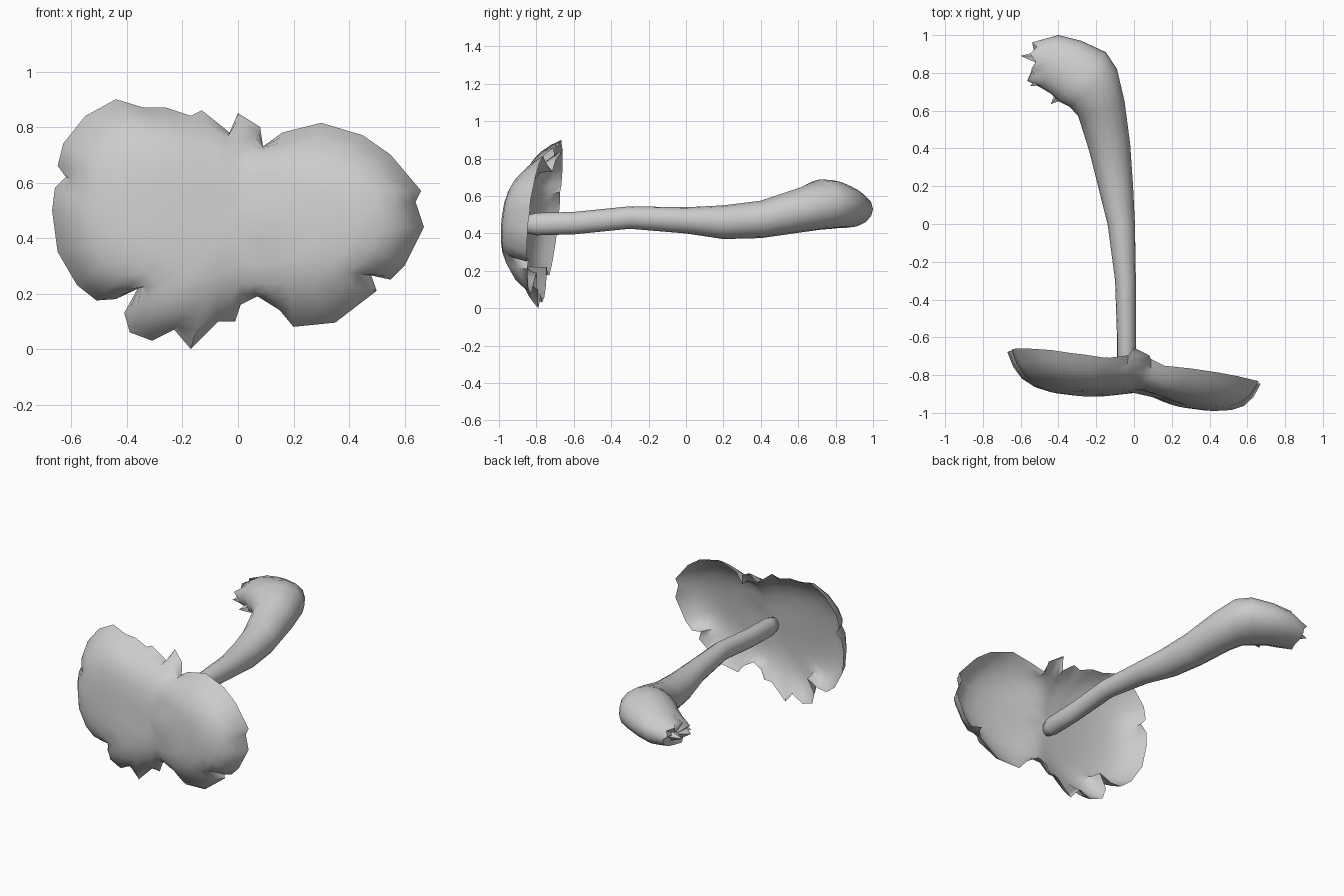
import bpy, bmesh, math, random
from mathutils import Vector

if "Cube" in bpy.data.objects:
    bpy.data.objects.remove(bpy.data.objects["Cube"])

random.seed(4)

def finish(bm, name, angle):
    bmesh.ops.recalc_face_normals(bm, faces=bm.faces)
    me = bpy.data.meshes.new(name)
    bm.to_mesh(me)
    bm.free()
    ob = bpy.data.objects.new(name, me)
    bpy.context.collection.objects.link(ob)
    bpy.ops.object.select_all(action='DESELECT')
    ob.select_set(True)
    bpy.context.view_layer.objects.active = ob
    bpy.ops.object.shade_smooth_by_angle(angle=math.radians(angle))
    return ob

def bridge(bm, a, b):
    n = len(a)
    for i in range(n):
        bm.faces.new((a[i], a[(i + 1) % n], b[(i + 1) % n], b[i]))

def fan(bm, ring, co):
    c = bm.verts.new(co)
    for i in range(len(ring)):
        bm.faces.new((ring[i], ring[(i + 1) % len(ring)], c))

# Cap: ragged two-lobed outline (x, z), domed towards -y and hollow behind
RIM = [(.67, .44), (.64, .53), (.66, .57), (.55, .70), (.45, .77), (.30, .815), (.16, .78),
       (.09, .73), (.08, .80), (0, .85), (-.03, .78), (-.13, .86), (-.17, .84), (-.26, .87),
       (-.34, .87), (-.44, .90), (-.55, .84), (-.63, .74), (-.65, .66), (-.62, .62),
       (-.66, .58), (-.67, .50), (-.65, .35), (-.58, .23), (-.51, .175), (-.44, .18),
       (-.36, .22), (-.41, .13), (-.39, .06), (-.31, .03), (-.23, .07), (-.17, 0),
       (-.07, .10), (-.01, .10), (.01, .16), (.07, .19), (.15, .14), (.20, .08),
       (.35, .095), (.50, .21), (.48, .265), (.55, .25), (.60, .30)]
CX, CZ = -.03, .47

def cap_point(x, z, t, depth):
    plane = -.765 - .12 * x + .10 * (z - .45)
    valley = .28 * math.exp(-(x / .22) ** 2) + .08 * math.exp(-((x - .05) / .08) ** 2)
    tuft = .09 * t ** 6 * math.exp(-((x - .03) / .06) ** 2) if z > .7 else 0
    steep = 4 + 9 * (x / .67) ** 2      # the lobe ends turn back sharply
    return (x, plane - depth * (1 - valley) * (1 - t ** steep) + tuft, z)

def smooth_rim(t):
    # inner rings lose the ragged detail of the outline
    k, n = min(1, (1 - t) * 4), len(RIM)
    pts = []
    for i, p in enumerate(RIM):
        near = [RIM[(i + d) % n] for d in (-2, -1, 0, 1, 2)]
        ax, az = sum(q[0] for q in near) / 5, sum(q[1] for q in near) / 5
        pts.append((CX + t * (p[0] + k * (ax - p[0]) - CX),
                    CZ + t * (p[1] + k * (az - p[1]) - CZ)))
    return pts

bm = bmesh.new()
rim = [bm.verts.new(cap_point(x, z, 1, 0)) for x, z in RIM]
for depth in (.185, .135):
    prev = rim
    for t in (.96, .9, .82, .7, .5, .25):
        ring = [bm.verts.new(cap_point(x, z, t, depth)) for x, z in smooth_rim(t)]
        bridge(bm, prev, ring)
        prev = ring
    fan(bm, prev, cap_point(CX, CZ, 0, depth))
finish(bm, "mushroom_cap", 60)

# Stem: sections as left edge (x, y), right edge (x, y), centre z, half height
SECTIONS = [(-.075, -.86, -.01, -.86, .45, .045), (-.09, -.8, .01, -.8, .45, .06),
            (-.09, -.6, .01, -.6, .455, .06), (-.10, -.3, .01, -.3, .485, .06),
            (-.14, 0, .005, 0, .47, .07), (-.19, .2, -.005, .2, .46, .09),
            (-.235, .38, -.02, .42, .475, .10), (-.295, .57, -.05, .65, .525, .12),
            (-.34, .62, -.09, .82, .555, .135), (-.40, .65, -.15, .91, .555, .13),
            (-.44, .69, -.28, .97, .545, .115), (-.49, .72, -.40, 1.0, .53, .10),
            (-.54, .75, -.52, .97, .51, .07)]
N = 16
bm = bmesh.new()
prev = None
for s, (lx, ly, rx, ry, z, h) in enumerate(SECTIONS):
    c = Vector(((lx + rx) / 2, (ly + ry) / 2, z))
    w = Vector(((rx - lx) / 2, (ry - ly) / 2, 0))
    ring = []
    for i in range(N):
        a = math.tau * i / N
        p = c + w * math.cos(a) + Vector((0, 0, h * math.sin(a)))
        if s == len(SECTIONS) - 1:      # torn root end
            p.x += random.uniform(-.03, .02) if i % 2 else .01
        ring.append(bm.verts.new(p))
    if prev:
        bridge(bm, prev, ring)
    else:
        fan(bm, ring, (-.04, -.875, .45))
    prev = ring
fan(bm, prev, (-.52, .86, .51))
finish(bm, "mushroom_stem", 60)

# Torn root shreds along the inner edge of the bulb
for tip, base in (((-.44, .635, .50), (-.39, .68, .51)), ((-.55, .73, .50), (-.49, .76, .51)),
                  ((-.60, .89, .51), (-.51, .88, .51))):
    tip, base = Vector(tip), Vector(base)
    d = (tip - base).normalized()
    side = d.cross(Vector((0, 0, 1)))
    bm = bmesh.new()
    ring = [bm.verts.new(base + .035 * (side * math.cos(a) + Vector((0, 0, math.sin(a)))))
            for a in (math.tau * i / 5 for i in range(5))]
    bm.faces.new(ring)
    fan(bm, ring, tip)
    finish(bm, "root_shred", 60)
